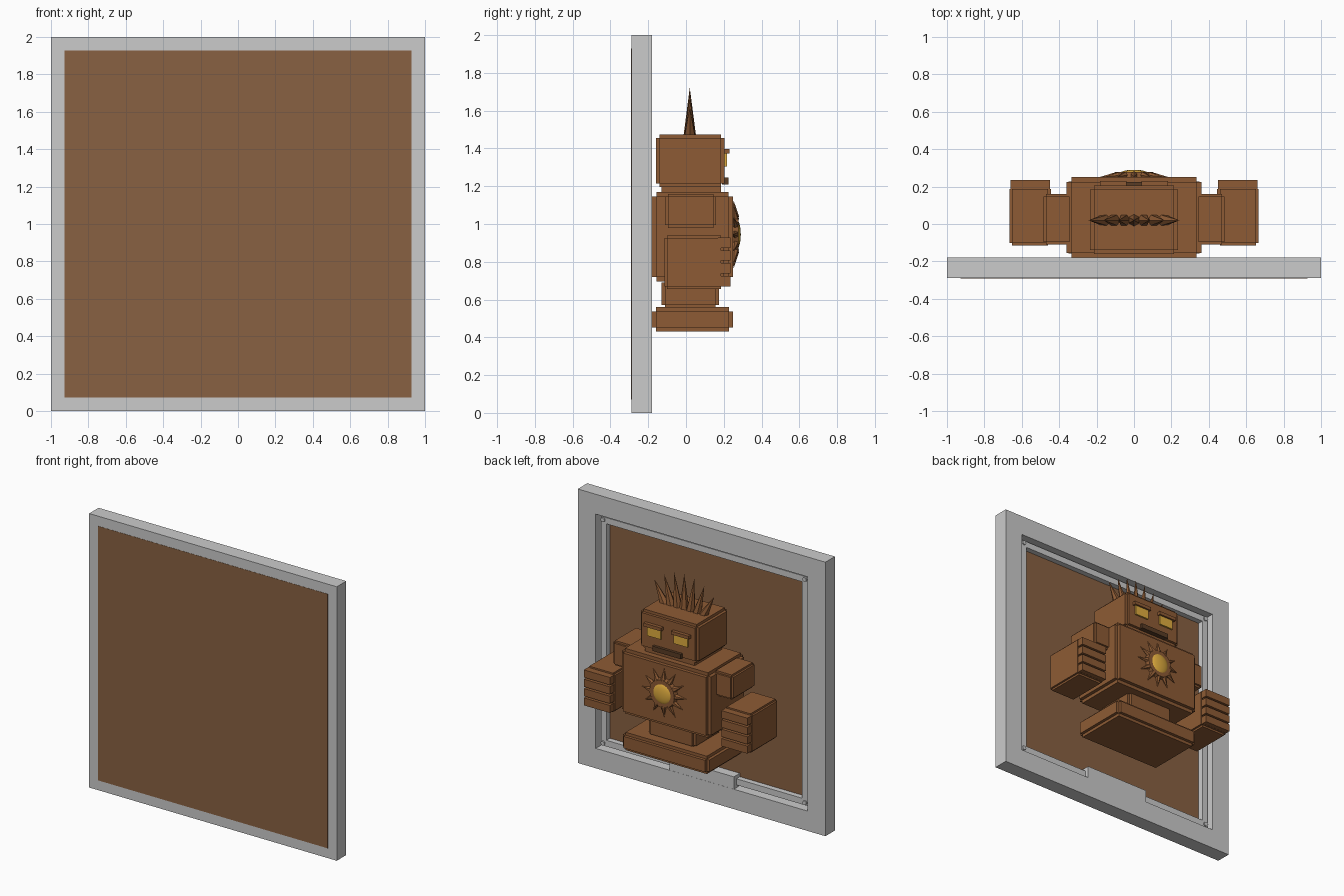
import bpy, bmesh, math
from mathutils import Vector, Matrix

if "Cube" in bpy.data.objects:
    bpy.data.objects.remove(bpy.data.objects["Cube"])


def material(name, rgb):
    m = bpy.data.materials.new(name)
    m.diffuse_color = (*rgb, 1)
    m.use_nodes = True
    m.node_tree.nodes["Principled BSDF"].inputs["Base Color"].default_value = m.diffuse_color
    return m


BROWN = material("rust_brown", (0.27, 0.105, 0.035))
PANEL = material("panel_brown", (0.25, 0.12, 0.055))
DARK = material("dark_brown", (0.10, 0.045, 0.018))
GOLD = material("gold", (0.75, 0.42, 0.05))


def finish(name, bm, mat=None):
    bmesh.ops.recalc_face_normals(bm, faces=bm.faces)
    me = bpy.data.meshes.new(name)
    bm.to_mesh(me)
    bm.free()
    ob = bpy.data.objects.new(name, me)
    bpy.context.collection.objects.link(ob)
    if mat:
        me.materials.append(mat)
    return ob


def add_box(bm, x, y, z):
    lo, hi = Vector((x[0], y[0], z[0])), Vector((x[1], y[1], z[1]))
    m = Matrix.Translation((lo + hi) / 2) @ Matrix.Diagonal((*(hi - lo), 1))
    bmesh.ops.create_cube(bm, size=1, matrix=m)


def box(name, x, y, z, mat=None):
    bm = bmesh.new()
    add_box(bm, x, y, z)
    return finish(name, bm, mat)


def stepped_box(name, x, y, z, step=0.02, mat=BROWN):
    """Block with notched edges: three boxes, each full length on one axis."""
    bm = bmesh.new()
    for axis in range(3):
        add_box(bm, *[r if i == axis else (r[0] + step, r[1] - step)
                      for i, r in enumerate((x, y, z))])
    return finish(name, bm, mat)


def square_ring(name, outer, inner, y0, y1, mat=None):
    """Square frame centred on z = 1."""
    bm = bmesh.new()
    rings = []
    for half, y in ((outer, y0), (outer, y1), (inner, y1), (inner, y0)):
        rings.append([bm.verts.new((sx * half, y, 1 + sz * half))
                      for sx, sz in ((-1, -1), (1, -1), (1, 1), (-1, 1))])
    for k in range(4):
        a, b = rings[k], rings[(k + 1) % 4]
        for i in range(4):
            j = (i + 1) % 4
            bm.faces.new((a[i], a[j], b[j], b[i]))
    return finish(name, bm, mat)


def add_cone(bm, base, tip, r, sides=6, r2=0.0):
    base, tip = Vector(base), Vector(tip)
    d = tip - base
    m = Matrix.Translation((base + tip) / 2) @ d.to_track_quat('Z', 'Y').to_matrix().to_4x4()
    bmesh.ops.create_cone(bm, cap_ends=True, segments=sides, radius1=r, radius2=r2,
                          depth=d.length, matrix=m)


# Frame, inner bead, back panel, plaque
square_ring("frame", 1.0, 0.855, -0.289, -0.18)
square_ring("frame_bead", 0.835, 0.79, -0.27, -0.21)
box("back_panel", (-0.928, 0.928), (-0.2905, -0.25), (0.072, 1.928), PANEL)
box("plaque", (-0.26, 0.26), (-0.25, -0.181), (0.135, 0.235))
for sx in (-1, 1):
    for sz in (-1, 1):
        bm = bmesh.new()
        cx, cz = sx * 0.815, 1 + sz * 0.815
        add_cone(bm, (cx, -0.22, cz), (cx, -0.2, cz), 0.016, 8, 0.016)
        finish("corner_stud", bm)

# Body blocks
stepped_box("base", (-0.35, 0.35), (-0.18, 0.25), (0.43, 0.56), 0.022)
stepped_box("waist", (-0.19, 0.19), (-0.13, 0.175), (0.55, 0.71), 0.02)
stepped_box("torso", (-0.36, 0.36), (-0.18, 0.25), (0.695, 1.17), 0.025)
box("neck", (-0.2, 0.2), (-0.13, 0.185), (1.16, 1.21), BROWN)
stepped_box("head", (-0.235, 0.235), (-0.16, 0.205), (1.195, 1.475), 0.02)

# Arms, fists and fingers on both sides
for s, side in ((-1, "left"), (1, "right")):
    def mx(a, b):
        return tuple(sorted((s * a, s * b)))
    stepped_box(side + "_arm", mx(0.33, 0.485), (-0.11, 0.16), (0.98, 1.16), 0.014)
    stepped_box(side + "_fist", mx(0.445, 0.665), (-0.115, 0.2), (0.655, 0.94), 0.014)
    for i in range(4):
        z = 0.67 + i * 0.068
        box(side + "_finger", mx(0.45, 0.66), (0.17, 0.235), (z, z + 0.055), BROWN)
    # Eyes and brows
    box(side + "_eye", mx(0.053, 0.165), (0.19, 0.217), (1.305, 1.375), GOLD)
    box(side + "_brow", mx(0.04, 0.182), (0.19, 0.23), (1.373, 1.397), BROWN)

# Mouth
box("mouth", (-0.115, 0.115), (0.19, 0.225), (1.21, 1.245), DARK)

# Fan of crest spikes
bm = bmesh.new()
for i in range(7):
    t = (i - 3) / 3
    add_cone(bm, (t * 0.155, 0.02, 1.46), (t * 0.243, 0.02, 1.722 - 0.1 * t * t), 0.034)
finish("crest_spikes", bm, BROWN)

# Chest emblem: disc, ray spikes, gold dome
C = Vector((0, 0.26, 0.945))
bm = bmesh.new()
add_cone(bm, C - Vector((0, 0.02, 0)), C + Vector((0, 0.018, 0)), 0.11, 32, 0.1)
finish("chest_disc", bm, BROWN)
bm = bmesh.new()
for i in range(12):
    a = math.tau * i / 12
    d = Vector((math.cos(a), 0, math.sin(a)))
    add_cone(bm, C + d * 0.09, C + d * 0.18 - Vector((0, 0.008, 0)), 0.022)
finish("chest_rays", bm, BROWN)
bm = bmesh.new()
bmesh.ops.create_uvsphere(bm, u_segments=32, v_segments=16, radius=1,
                          matrix=Matrix.Translation(C + Vector((0, 0.008, 0)))
                          @ Matrix.Diagonal((0.078, 0.022, 0.078, 1)))
dome = finish("chest_dome", bm, GOLD)
for p in dome.data.polygons:
    p.use_smooth = True
